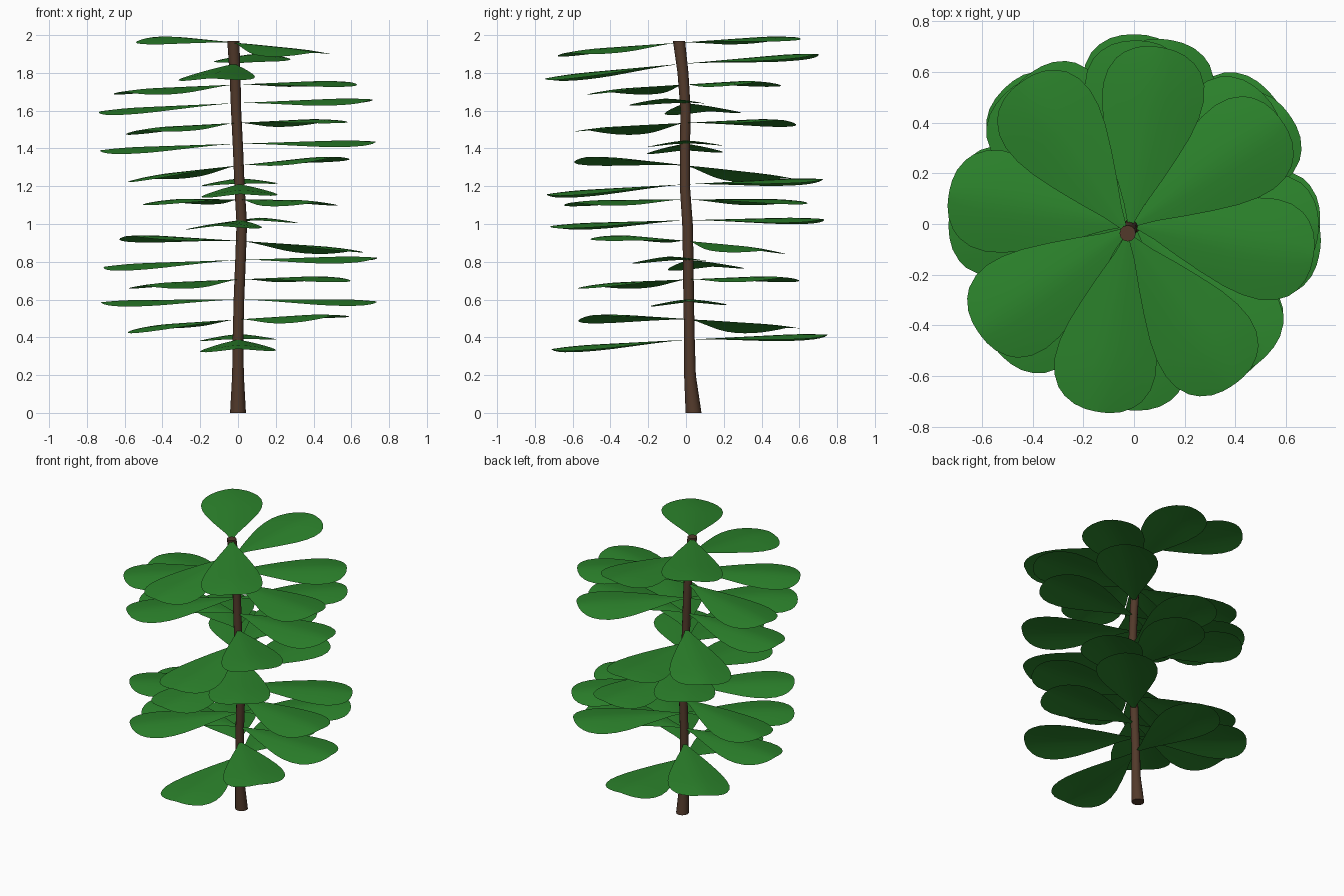
import bpy
from math import sin, cos, radians, tau
from mathutils import Vector

if "Cube" in bpy.data.objects:
    bpy.data.objects.remove(bpy.data.objects["Cube"])


def material(name, rgb):
    m = bpy.data.materials.new(name)
    m.diffuse_color = (*rgb, 1)
    m.use_nodes = True
    m.node_tree.nodes["Principled BSDF"].inputs["Base Color"].default_value = m.diffuse_color
    return m


def add_mesh(name, verts, faces, mat):
    me = bpy.data.meshes.new(name)
    me.from_pydata(verts, [], faces)
    me.materials.append(mat)
    ob = bpy.data.objects.new(name, me)
    bpy.context.collection.objects.link(ob)
    bpy.ops.object.select_all(action='DESELECT')
    ob.select_set(True)
    bpy.context.view_layer.objects.active = ob
    bpy.ops.object.shade_smooth_by_angle(angle=radians(40))
    return ob


green = material("leaf_green", (0.025, 0.23, 0.025))
brown = material("bark_brown", (0.085, 0.042, 0.024))

# Trunk path: z, x, y, radius
PATH = [(0, 0, 0.04, 0.042), (0.2, 0, 0.021, 0.031), (0.4, 0, 0.018, 0.028),
        (0.6, 0.005, 0.014, 0.028), (0.8, 0.013, 0.012, 0.028), (1.0, 0.02, 0.008, 0.028),
        (1.2, 0.008, -0.006, 0.027), (1.4, 0, -0.006, 0.027), (1.6, -0.01, -0.002, 0.027),
        (1.8, -0.016, -0.016, 0.029), (1.97, -0.025, -0.037, 0.032)]


def trunk_at(z):
    for a, b in zip(PATH, PATH[1:]):
        if z <= b[0]:
            t = (z - a[0]) / (b[0] - a[0])
            return a[1] + t * (b[1] - a[1]), a[2] + t * (b[2] - a[2])
    return PATH[-1][1:3]


# Trunk: bent tapering tube
SIDES = 12
verts = [(x + r * cos(tau * k / SIDES), y + r * sin(tau * k / SIDES), z)
         for z, x, y, r in PATH for k in range(SIDES)]
faces = [(i * SIDES + k, i * SIDES + (k + 1) % SIDES,
          (i + 1) * SIDES + (k + 1) % SIDES, (i + 1) * SIDES + k)
         for i in range(len(PATH) - 1) for k in range(SIDES)]
n = len(verts)
faces += [tuple(reversed(range(SIDES))), tuple(range(n - SIDES, n))]
add_mesh("trunk", verts, faces, brown)

# Leaf outline: distance from trunk axis, half width
OUTLINE = [(0.015, 0.008), (0.1, 0.04), (0.2, 0.088), (0.3, 0.133), (0.4, 0.173),
           (0.48, 0.195), (0.55, 0.202), (0.61, 0.193), (0.66, 0.168), (0.69, 0.138),
           (0.715, 0.095), (0.727, 0.05), (0.73, 0.015)]
COLS = 9


def leaf(name, z, angle, gx, gy):
    """Drooping-edged paddle leaf lying on a plane with slopes gx, gy."""
    cx, cy = trunk_at(z)
    d = Vector((cos(angle), sin(angle)))
    s = Vector((-d.y, d.x))
    vs, fs = [], []
    for r, w in OUTLINE:
        for j in range(COLS):
            v = w * (2 * j / (COLS - 1) - 1)
            p = d * r + s * v
            sag = -0.03 * (abs(v) / 0.2) ** 1.4 - 0.012 * max(0, (r - 0.5) / 0.23) ** 2
            vs.append((cx + p.x, cy + p.y, z + gx * p.x + gy * p.y + sag))
    for i in range(len(OUTLINE) - 1):
        for j in range(COLS - 1):
            a = i * COLS + j
            fs.append((a, a + COLS, a + COLS + 1, a + 1))
    add_mesh(name, vs, fs, green)


# Opposite leaf pairs: z, heading in degrees, slope in x, slope in y
PAIRS = [(0.388, 90, 0.02, 0.052), (0.495, 135, 0.085, 0.02), (0.6, 0, 0.003, 0.02),
         (0.707, 45, 0.02, 0.022), (0.81, -10, 0.038, 0.025), (0.91, 35, -0.03, -0.05),
         (1.02, 80, 0.02, 0.022), (1.13, 125, 0.005, 0.01), (1.21, 90, 0.03, 0.055),
         (1.31, 135, 0.09, -0.02), (1.425, 0, 0.032, 0.02), (1.535, 45, 0.06, -0.008),
         (1.64, -10, 0.048, 0.02), (1.738, 35, 0.028, 0.022), (1.848, 80, 0.03, 0.085),
         (1.96, 125, 0.0, 0.07)]
for i, (z, deg, gx, gy) in enumerate(PAIRS):
    for side in (0, 180):
        leaf(f"leaf_{i + 1}_{'b' if side else 'a'}", z, radians(deg + side), gx, gy)
